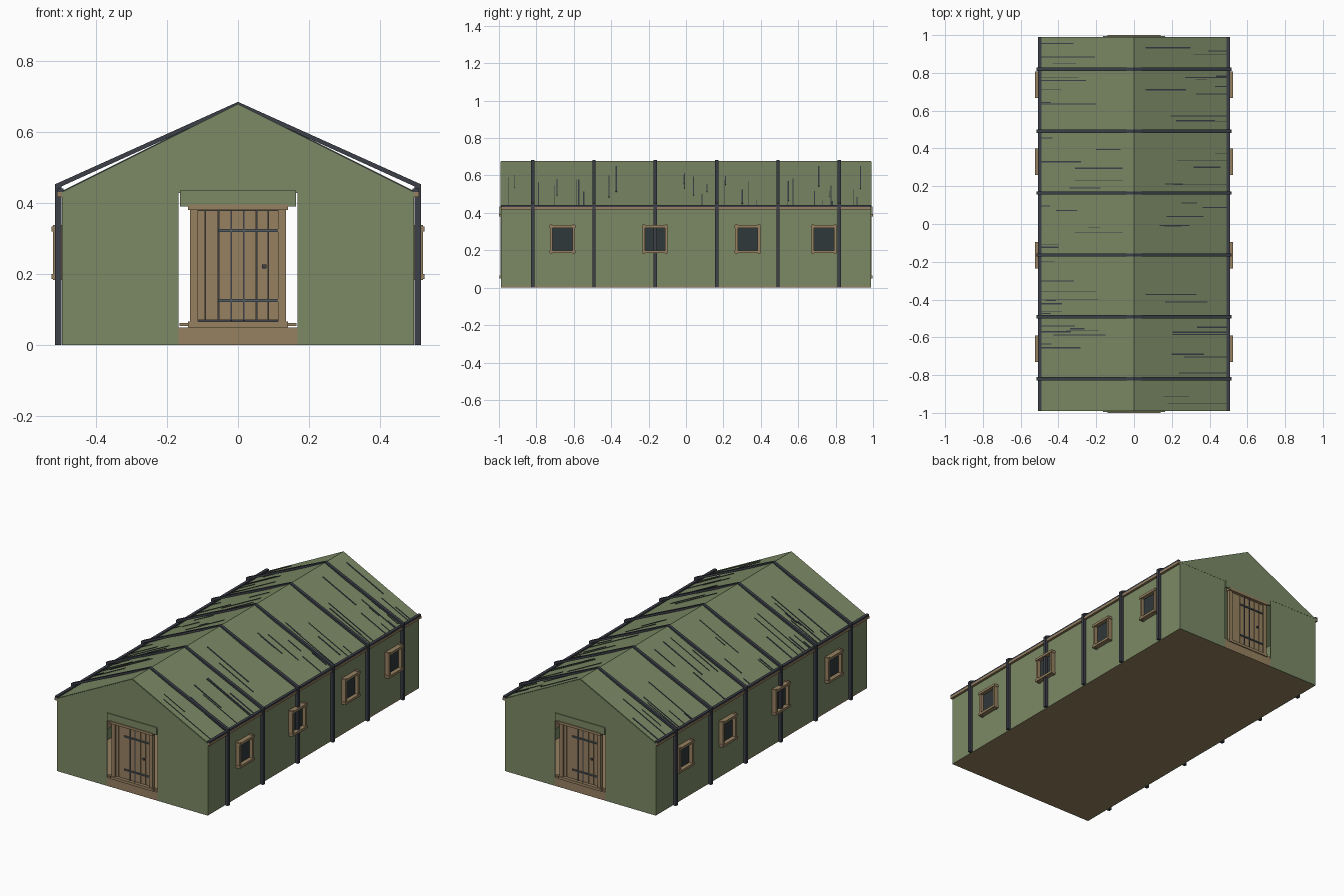
import bpy, bmesh, random

random.seed(4)
cube = bpy.data.objects.get("Cube")
if cube:
    bpy.data.objects.remove(cube, do_unlink=True)


def material(name, r, g, b):
    m = bpy.data.materials.new(name)
    m.use_nodes = True
    m.diffuse_color = (r, g, b, 1)
    m.node_tree.nodes["Principled BSDF"].inputs["Base Color"].default_value = (r, g, b, 1)
    return m


CANVAS = material("olive canvas", 0.2, 0.25, 0.13)
WOOD = material("tan wood", 0.31, 0.22, 0.12)
STEEL = material("dark steel", 0.045, 0.05, 0.065)
GLASS = material("dark glass", 0.03, 0.04, 0.043)
IRON = material("grey iron", 0.09, 0.11, 0.125)


def prism(bm, profile, y0, y1):
    """Extrude an x-z outline from y0 to y1."""
    face = bm.faces.new([bm.verts.new((x, y0, z)) for x, z in profile])
    new = bmesh.ops.extrude_face_region(bm, geom=[face])["geom"]
    bmesh.ops.translate(bm, vec=(0, y1 - y0, 0),
                        verts=[v for v in new if isinstance(v, bmesh.types.BMVert)])


def box(bm, x0, x1, y0, y1, z0, z1):
    prism(bm, [(x0, z0), (x1, z0), (x1, z1), (x0, z1)], y0, y1)


def finish(bm, name, mat, turned=False):
    if turned:
        for v in bm.verts:
            v.co.x, v.co.y = -v.co.x, -v.co.y
    bmesh.ops.recalc_face_normals(bm, faces=bm.faces)
    mesh = bpy.data.meshes.new(name)
    bm.to_mesh(mesh)
    bm.free()
    mesh.materials.append(mat)
    ob = bpy.data.objects.new(name, mesh)
    bpy.context.collection.objects.link(ob)
    return ob


def boxes(name, mat, items, turned=False):
    bm = bmesh.new()
    for b in items:
        box(bm, *b)
    return finish(bm, name, mat, turned)


def mirrored(points):
    """Complete a right-hand half outline that ends on the centre line."""
    return points + [(-x, z) for x, z in reversed(points[:-1])]


def roof_z(x):
    return 0.678 - abs(x) * 0.5


# Floor and canvas roof
boxes("floor", WOOD, [(-0.495, 0.495, -0.985, 0.985, 0, 0.008)])
bm = bmesh.new()
outer = mirrored([(0.503, roof_z(0.503)), (0, roof_z(0))])
inner = [(x, z - 0.008) for x, z in reversed(outer)]
prism(bm, outer + inner, -0.988, 0.988)
finish(bm, "roof", CANVAS)

# Steel hoops over walls and roof
bm = bmesh.new()
hoop = mirrored([(0.515, 0), (0.515, 0.452), (0, 0.684)])
hoop += [(-x, z) for x, z in mirrored([(0.497, 0), (0.497, 0.446), (0, 0.672)])]
for y in (-0.82, -0.492, -0.164, 0.164, 0.492, 0.82):
    prism(bm, hoop, y - 0.009, y + 0.009)
finish(bm, "hoops", STEEL)

# Thin dark creases running up the roof slopes
bm = bmesh.new()
for side in (-1, 1):
    for i in range(36):
        start = 0.5 if random.random() < 0.6 else random.uniform(0.2, 0.48)
        end = max(0.06, start - random.uniform(0.05, 0.33))
        y = random.uniform(-0.96, 0.96)
        w = random.choice((0.0015, 0.0025, 0.0035))
        a, b = side * start, side * end
        prism(bm, [(a, roof_z(a)), (b, roof_z(b)),
                   (b, roof_z(b) + 0.003), (a, roof_z(a) + 0.003)], y - w, y + w)
finish(bm, "roof_creases", STEEL)

# Long side walls, eave trim, eave pipe, inner rails and windows
for side, label in ((1, "left"), (-1, "right")):
    def sided(name, mat, items):
        return boxes(label + "_" + name, mat,
                     [(side * b[0], side * b[1], *b[2:]) for b in items])

    sided("wall", CANVAS, [(0.488, 0.495, -0.988, 0.988, 0, 0.43)])
    sided("eave_trim", WOOD, [(0.495, 0.509, -0.99, 0.99, 0.417, 0.431)])
    sided("eave_pipe", STEEL, [(0.491, 0.508, -0.99, 0.99, 0.431, 0.441)])
    sided("inner_rails", WOOD, [(0.476, 0.488, -0.98, 0.98, z, z + 0.045)
                                for z in (0.08, 0.19, 0.3)])
    frames, panes = [], []
    for y in (-0.66, -0.165, 0.33, 0.737):
        panes.append((0.494, 0.5, y - 0.055, y + 0.055, 0.198, 0.322))
        for s in (-1, 1):
            edge = y + s * 0.06
            frames.append((0.494, 0.52, edge - 0.007, edge + 0.007, 0.183, 0.337))
            z = 0.26 + s * 0.067
            frames.append((0.494, 0.524, y - 0.07, y + 0.07, z - 0.007, z + 0.007))
    sided("window_frames", WOOD, frames)
    sided("window_panes", GLASS, panes)

# Gable ends, each with a door; the back one is the front turned around
for turned, label in ((False, "front"), (True, "back")):
    def part(name, mat, items):
        return boxes(label + "_" + name, mat, items, turned)

    part("wall_panels", CANVAS, [(-0.495, -0.167, -0.99, -0.983, 0, 0.428),
                                 (0.167, 0.495, -0.99, -0.983, 0, 0.428)])
    bm = bmesh.new()
    prism(bm, mirrored([(0.494, 0.428), (0, 0.675)]), -0.991, -0.983)
    finish(bm, label + "_gable", CANVAS, turned)
    part("door_header", CANVAS, [(-0.163, 0.163, -0.996, -0.985, 0.39, 0.435)])
    part("threshold", WOOD, [(-0.167, 0.167, -0.99, -0.975, 0, 0.05),
                             (-0.165, 0.165, -0.985, -0.97, 0.054, 0.062)])
    part("door_frame", WOOD, [(-0.135, -0.113, -0.992, -0.972, 0.05, 0.385),
                              (0.113, 0.135, -0.992, -0.972, 0.05, 0.385),
                              (-0.14, 0.14, -1, -0.972, 0.38, 0.395),
                              (-0.14, 0.14, -0.996, -0.972, 0.05, 0.066)])
    part("door_backing", STEEL, [(-0.113, 0.113, -0.976, -0.972, 0.066, 0.38)])
    seams = [-0.113, -0.092, -0.055, -0.019, 0.016, 0.052, 0.085, 0.113]
    part("door_boards", WOOD, [(a + 0.0012, b - 0.0012, -0.984, -0.976, 0.07, 0.378)
                               for a, b in zip(seams, seams[1:])])
    part("door_posts", STEEL, [(x - 0.0025, x + 0.0025, -0.987, -0.98, 0.068, 0.38)
                               for x in (-0.019, 0.016)])
    part("hinges", IRON, [(-0.055, 0.112, -0.99, -0.984, z - 0.004, z + 0.004)
                          for z in (0.125, 0.322)])
    part("door_knob", STEEL, [(0.068, 0.08, -0.992, -0.984, 0.216, 0.226)])
